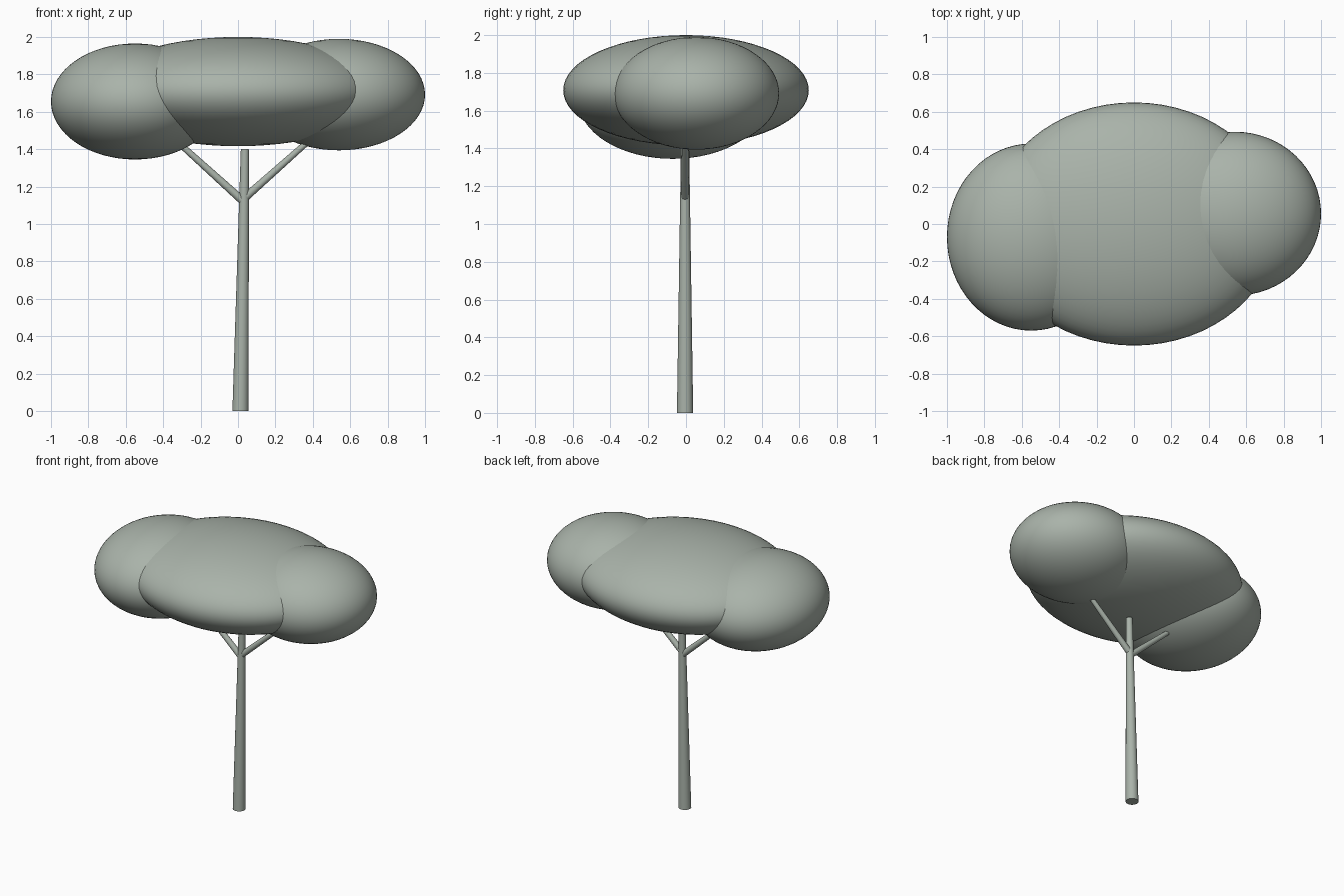
import bpy
import math
from mathutils import Vector

cube = bpy.data.objects.get("Cube")
if cube:
    bpy.data.objects.remove(cube, do_unlink=True)

# One grey-green for the whole tree
COLOUR = (0.40, 0.45, 0.40, 1)
mat = bpy.data.materials.new("grey_green")
mat.use_nodes = True
mat.diffuse_color = COLOUR
mat.node_tree.nodes["Principled BSDF"].inputs["Base Color"].default_value = COLOUR


def finish(name):
    obj = bpy.context.object
    obj.name = name
    obj.data.materials.append(mat)
    bpy.ops.object.transform_apply(location=False, rotation=True, scale=True)
    bpy.ops.object.shade_smooth_by_angle(angle=math.radians(40))
    return obj


def blob(name, centre, radii):
    bpy.ops.mesh.primitive_uv_sphere_add(segments=64, ring_count=32, location=centre)
    bpy.context.object.scale = radii
    finish(name)


def limb(name, start, end, r1, r2):
    a, b = Vector(start), Vector(end)
    bpy.ops.mesh.primitive_cone_add(vertices=24, radius1=r1, radius2=r2,
                                    depth=(b - a).length, location=(a + b) / 2)
    bpy.context.object.rotation_euler = (b - a).to_track_quat("Z", "Y").to_euler()
    return finish(name)


# Slightly leaning trunk, with its foot flat on the ground
trunk = limb("trunk", (0.013, -0.005, 0), (0.037, -0.005, 1.4), 0.043, 0.022)
foot = [v for v in trunk.data.vertices if (trunk.matrix_world @ v.co).z < 0.1]
for v in foot:
    v.co.z = -trunk.location.z

# Two branches reaching into the outer foliage
limb("right_branch", (0.03, -0.005, 1.12), (-0.38, -0.005, 1.49), 0.022, 0.015)
limb("left_branch", (0.025, -0.005, 1.13), (0.43, -0.005, 1.49), 0.022, 0.015)

# Foliage clumps
blob("middle_foliage", (0, 0, 1.708), (0.77, 0.65, 0.292))
blob("right_foliage", (-0.55, -0.07, 1.655), (0.45, 0.5, 0.31))
blob("left_foliage", (0.54, 0.055, 1.692), (0.46, 0.438, 0.298))
